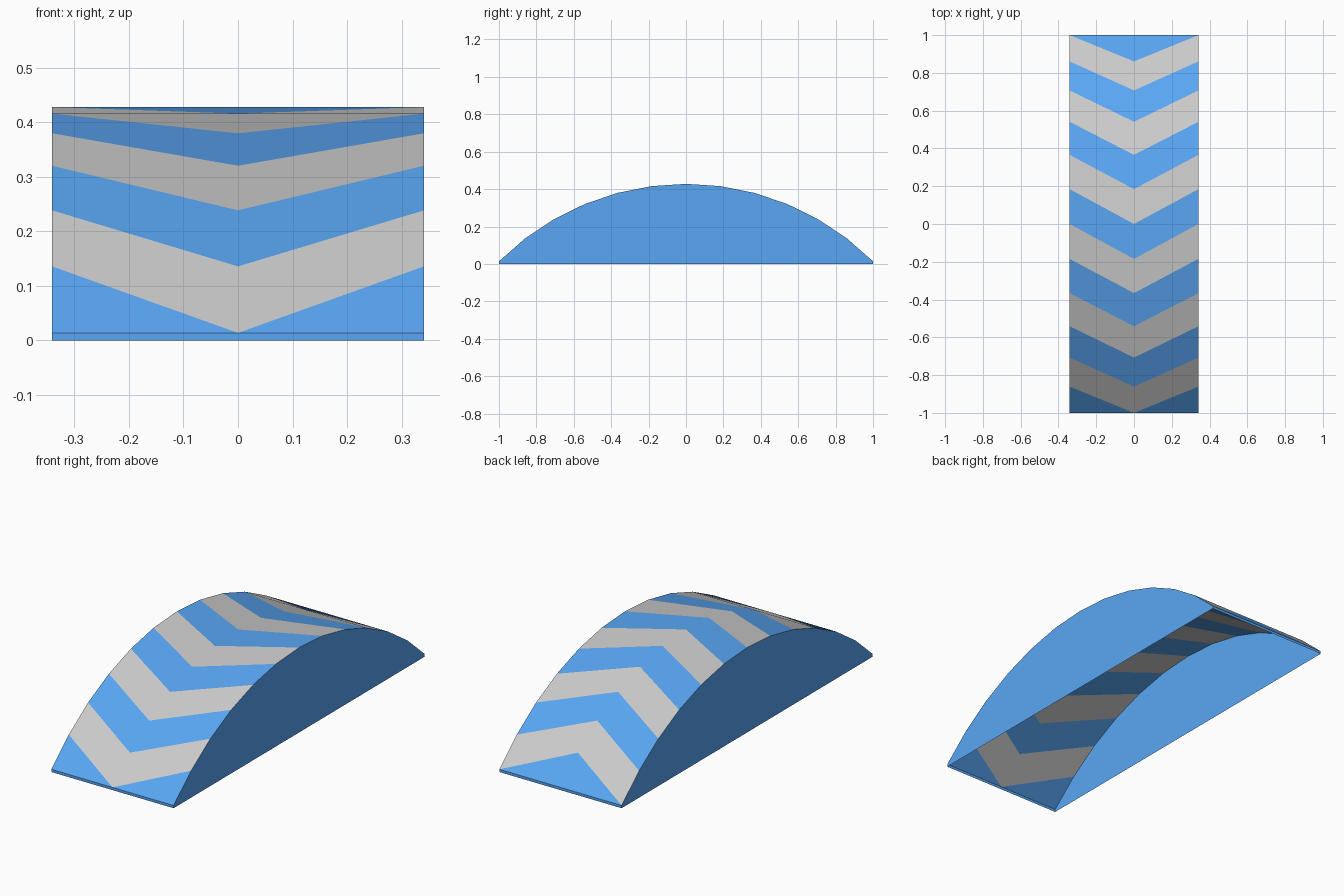
import bpy
import math

if "Cube" in bpy.data.objects:
    bpy.data.objects.remove(bpy.data.objects["Cube"])

HALF_W = 0.341          # half width of the arch
SEGS = 12               # flat steps along the quarter-circle arc
R = math.sqrt(2)
LIP = 0.0138            # short upright lip at both ends

blue = bpy.data.materials.new("blue")
blue.diffuse_color = (0.1, 0.38, 0.9, 1)
blue.use_nodes = True
blue.node_tree.nodes["Principled BSDF"].inputs["Base Color"].default_value = blue.diffuse_color


def arc(i):
    a = math.radians(-45 + 90 * i / SEGS)
    return R * math.sin(a), R * math.cos(a) - 1 + LIP


def build(name, faces, mat=None):
    """Make an object from point-list faces, sharing equal points."""
    verts, index, polys = [], {}, []
    for face in faces:
        poly = []
        for p in face:
            key = tuple(round(c, 5) for c in p)
            if key not in index:
                index[key] = len(verts)
                verts.append(p)
            poly.append(index[key])
        polys.append(poly)
    mesh = bpy.data.meshes.new(name)
    mesh.from_pydata(verts, [], polys)
    mesh.update()
    if mat:
        mesh.materials.append(mat)
    ob = bpy.data.objects.new(name, mesh)
    bpy.context.collection.objects.link(ob)
    return ob


def chevron(i):
    """Two mirrored halves of band i; the outer edge runs one step ahead of the middle."""
    halves = []
    for s in (1, -1):
        edge = [(s * HALF_W, *arc(k)) for k in (i, i + 1) if k <= SEGS]
        mid = [(0, *arc(k)) for k in (i, i - 1) if k >= 0]
        loop = edge + mid
        halves.append(loop if s > 0 else [loop[0]] + loop[:0:-1])
    return halves


# Curved top: alternating chevron bands
build("blue_chevrons", [f for i in range(0, SEGS + 1, 2) for f in chevron(i)], blue)
build("grey_chevrons", [f for i in range(1, SEGS + 1, 2) for f in chevron(i)])

# Flat side panels
profile = [(-1, 0), (1, 0)] + [arc(i) for i in range(SEGS, -1, -1)]
for s, side in ((1, "right"), (-1, "left")):
    build(side + "_panel", [[(s * HALF_W, y, z) for y, z in profile[::s]]], blue)

# Thin upright lips at the front and back
for s, end in ((-1, "front"), (1, "back")):
    lip = [(-HALF_W, s, 0), (HALF_W, s, 0), (HALF_W, s, LIP), (-HALF_W, s, LIP)]
    build(end + "_lip", [lip[::-s]], blue)
